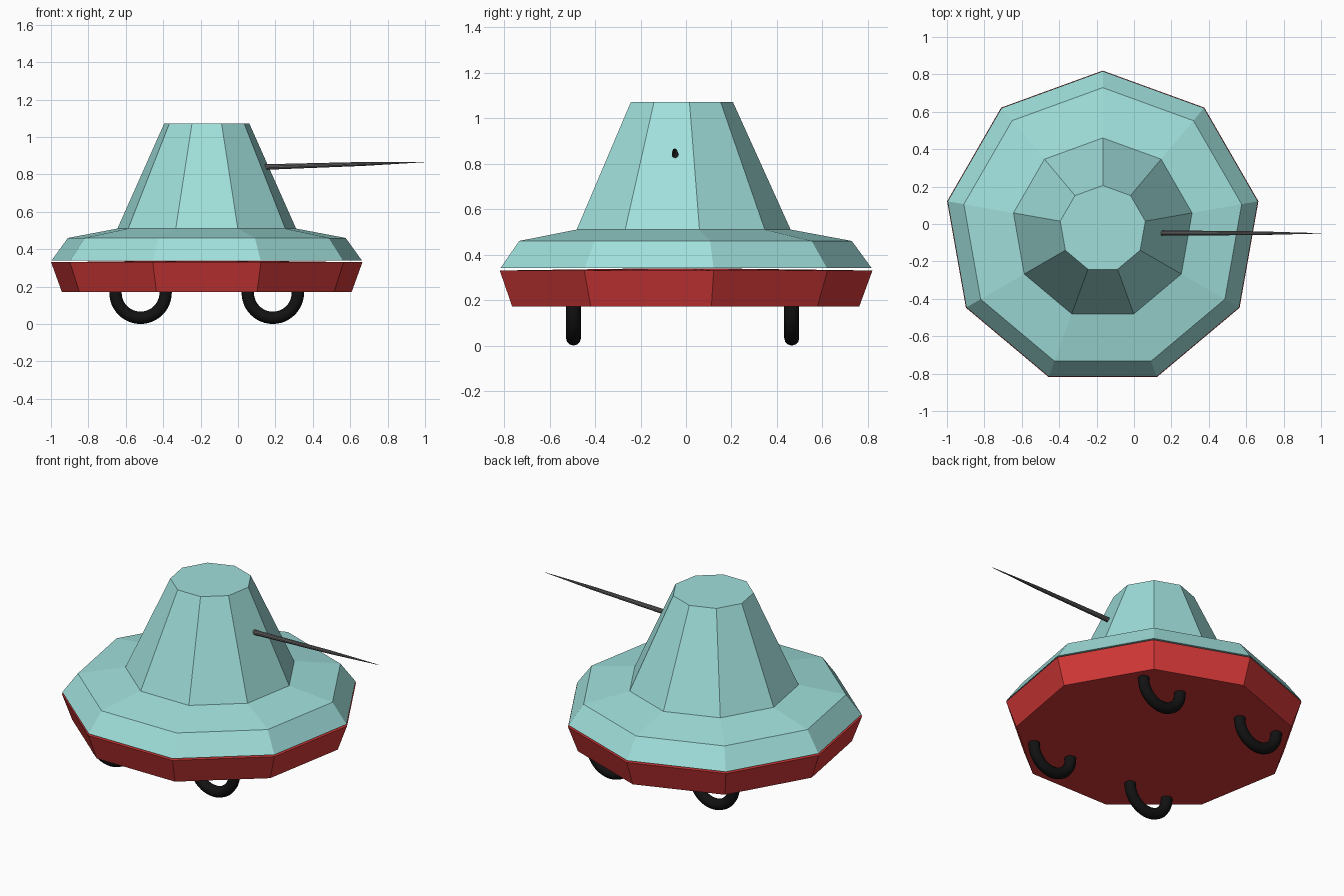
import bpy, bmesh, math
from mathutils import Vector

if "Cube" in bpy.data.objects:
    bpy.data.objects.remove(bpy.data.objects["Cube"])

CX, CY = -0.167, -0.025   # hull centre
SIDES = 9


def material(name, rgb):
    m = bpy.data.materials.new(name)
    m.diffuse_color = (*rgb, 1)
    m.use_nodes = True
    m.node_tree.nodes["Principled BSDF"].inputs["Base Color"].default_value = m.diffuse_color
    return m


teal = material("pale teal", (0.35, 0.74, 0.71))
red = material("red", (0.66, 0.04, 0.04))
black = material("black", (0.006, 0.006, 0.006))
grey = material("dark grey", (0.13, 0.13, 0.13))


def stacked_rings(name, profile, sides, mat):
    """Closed solid from (radius, z) rings, first corner towards +y."""
    bm = bmesh.new()
    rings = []
    for r, z in profile:
        rings.append([bm.verts.new((-r * math.sin(2 * math.pi * i / sides),
                                    r * math.cos(2 * math.pi * i / sides), z))
                      for i in range(sides)])
    for a, b in zip(rings, rings[1:]):
        for i in range(sides):
            j = (i + 1) % sides
            bm.faces.new((a[i], a[j], b[j], b[i]))
    bm.faces.new(rings[0][::-1])
    bm.faces.new(rings[-1])
    bmesh.ops.recalc_face_normals(bm, faces=bm.faces)
    me = bpy.data.meshes.new(name)
    bm.to_mesh(me)
    bm.free()
    me.materials.append(mat)
    ob = bpy.data.objects.new(name, me)
    bpy.context.collection.objects.link(ob)
    return ob


# red lower hull with a barely raised lid
base = stacked_rings("lower_hull", [(0.787, 0.172), (0.845, 0.33), (0.25, 0.338)], SIDES, red)
base.location = (CX, CY, 0)

# teal skirt and turret tower
tower = stacked_rings("upper_hull", [(0.842, 0.34), (0.754, 0.46), (0.485, 0.51), (0.231, 1.072)],
                      SIDES, teal)
tower.location = (CX, CY, 0)

# tapered gun barrel
start, tip = Vector((0.138, -0.048, 0.839)), Vector((1.0, -0.05, 0.866))
axis = tip - start
length = axis.length
gun = stacked_rings("gun_barrel", [(0.015, 0), (0.0105, 0.62 * length), (0.001, length)], 10, grey)
gun.location = start
gun.rotation_euler = axis.to_track_quat('Z', 'Y').to_euler()

# four ring wheels
for side, y in (("front", -0.495), ("back", 0.465)):
    for end, x in (("left", -0.521), ("right", 0.186)):
        bpy.ops.mesh.primitive_torus_add(major_segments=48, minor_segments=12,
                                         major_radius=0.134, minor_radius=0.033,
                                         location=(x, y, 0.167),
                                         rotation=(math.pi / 2, 0, 0))
        wheel = bpy.context.object
        wheel.name = f"wheel_{side}_{end}"
        wheel.data.materials.append(black)
        bpy.ops.object.shade_smooth()
